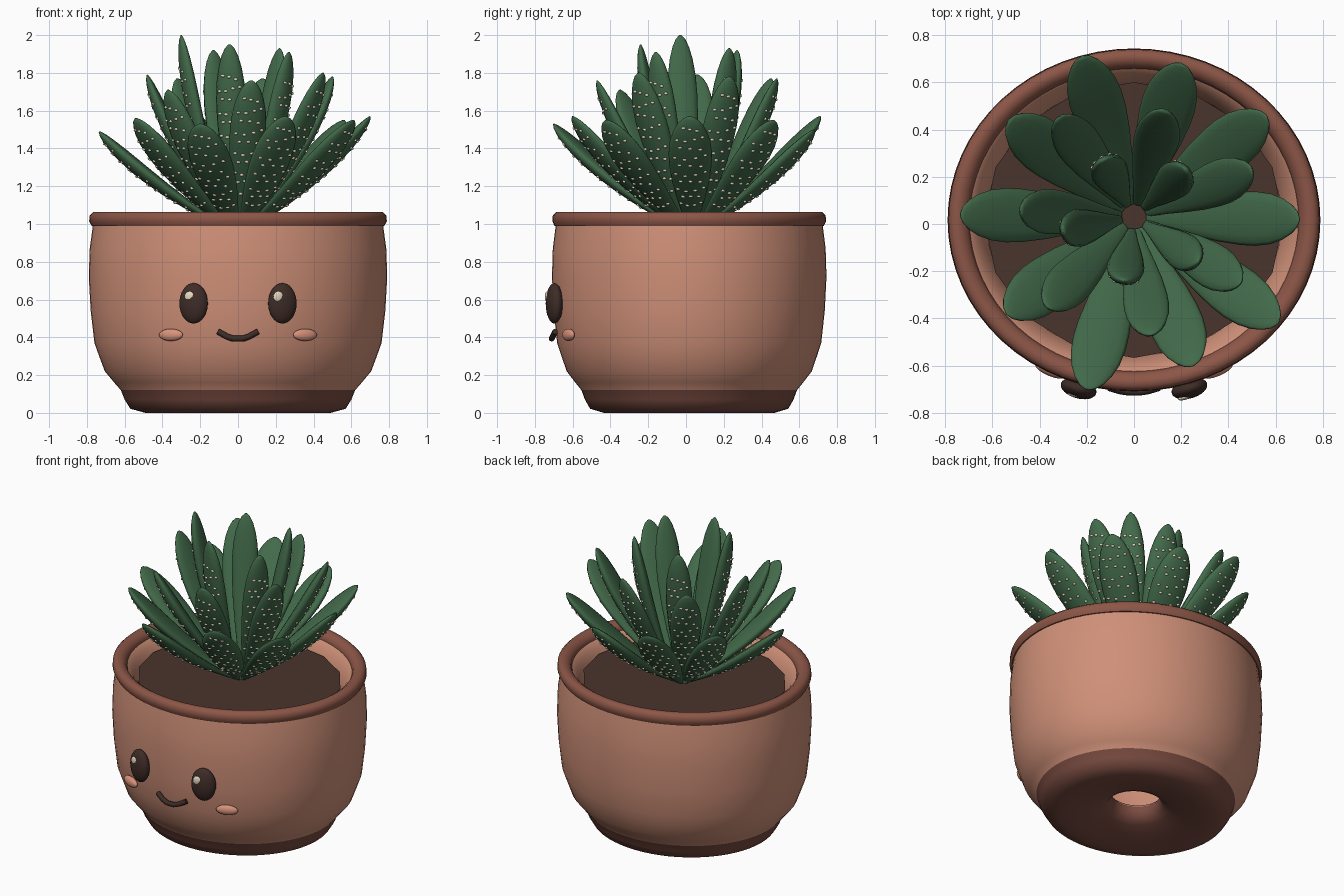
import bpy, bmesh, math
from mathutils import Vector, Matrix

cube = bpy.data.objects.get("Cube")
if cube:
    bpy.data.objects.remove(cube, do_unlink=True)


def material(name, hex_code):
    channels = [int(hex_code[i:i + 2], 16) / 255 for i in (0, 2, 4)]
    rgb = [c / 12.92 if c < 0.04 else ((c + 0.055) / 1.055) ** 2.4 for c in channels]
    m = bpy.data.materials.new(name)
    m.use_nodes = True
    m.diffuse_color = (*rgb, 1)
    bsdf = next(n for n in m.node_tree.nodes if n.type == 'BSDF_PRINCIPLED')
    bsdf.inputs["Base Color"].default_value = (*rgb, 1)
    bsdf.inputs["Roughness"].default_value = 0.7
    return m


CLAY = material("terracotta", "CF9078")
RIM = material("dark_terracotta", "8C5647")
BASE = material("base_brown", "7A4C41")
SOIL = material("soil_brown", "4A342D")
GREEN = material("leaf_green", "426A4A")
CREAM = material("cream", "E6DAC2")
DARK = material("face_dark", "3E2C27")
BLUSH = material("blush", "D8937A")

CENTRE = Vector((0, 0.017, 0))
SQUASH = 0.92  # pot is slightly oval


def finish(name, bm, mats, angle=50):
    mesh = bpy.data.meshes.new(name)
    bm.to_mesh(mesh)
    bm.free()
    obj = bpy.data.objects.new(name, mesh)
    bpy.context.collection.objects.link(obj)
    for m in mats:
        mesh.materials.append(m)
    bpy.ops.object.select_all(action='DESELECT')
    obj.select_set(True)
    bpy.context.view_layer.objects.active = obj
    bpy.ops.object.shade_smooth_by_angle(angle=math.radians(angle))


def bridge(bm, rings):
    for a, b in zip(rings, rings[1:]):
        n = len(a)
        for i in range(n):
            j = (i + 1) % n
            bm.faces.new((a[i], a[j], b[j], b[i]))


def lathe(name, profile, mats, rule=None, segments=64):
    bm = bmesh.new()
    rings = []
    for r, z in profile:
        angles = [math.tau * i / segments for i in range(segments)]
        rings.append([bm.verts.new(CENTRE + Vector((r * math.cos(a), r * SQUASH * math.sin(a), z)))
                      for a in angles])
    bridge(bm, rings + rings[:1])
    bmesh.ops.recalc_face_normals(bm, faces=bm.faces)
    if rule:
        for f in bm.faces:
            f.material_index = rule(f.calc_center_median())
    finish(name, bm, mats)


# Pot shell, from the drain hole outward, up the wall and back down inside
shell = [(0.148, 0.135), (0.155, 0.10), (0.175, 0.065), (0.22, 0.045), (0.30, 0.025), (0.40, 0.008),
         (0.49, 0.0), (0.57, 0.022), (0.60, 0.07), (0.62, 0.12), (0.655, 0.16), (0.705, 0.22),
         (0.735, 0.30), (0.76, 0.37), (0.78, 0.54), (0.79, 0.72), (0.785, 0.87), (0.77, 0.98),
         (0.765, 1.02), (0.72, 1.03), (0.69, 1.01), (0.665, 0.98), (0.625, 0.90), (0.62, 0.60),
         (0.58, 0.30), (0.48, 0.18), (0.16, 0.15)]
lathe("pot", shell, [CLAY, BASE], lambda c: int(c.z < 0.12))

# Rounded rim
lathe("pot_rim", [(0.75, 0.985), (0.775, 0.99), (0.788, 1.015), (0.785, 1.045), (0.765, 1.064),
                  (0.735, 1.063), (0.708, 1.045), (0.697, 1.02), (0.70, 1.0)], [RIM])

# Soil
bm = bmesh.new()
bmesh.ops.create_cone(bm, cap_ends=True, segments=16, radius1=0.60, radius2=0.635, depth=0.06,
                      matrix=Matrix.Translation(CENTRE + Vector((0, 0, 0.925)))
                      @ Matrix.Diagonal((1, SQUASH, 1, 1)))
finish("soil", bm, [SOIL], 30)


# Leaves: flat-topped blades with a rounded back and rows of pale bumps
STATIONS = [(0, 0.2), (0.15, 0.42), (0.3, 0.66), (0.45, 0.86), (0.6, 0.98), (0.7, 1.0),
            (0.8, 0.93), (0.88, 0.77), (0.94, 0.56), (0.98, 0.32), (1, 0.08)]


def blade_width(t):
    for (t0, w0), (t1, w1) in zip(STATIONS, STATIONS[1:]):
        if t <= t1:
            return w0 + (w1 - w0) * (t - t0) / (t1 - t0)


def leaf(name, tip, half_width, back, front, rows, last_row):
    tip = Vector(tip)
    out = Vector((tip.x, tip.y - 0.03, 0)).normalized()
    root = Vector((0, 0.03, 0.97)) + out * 0.055
    axis = (tip - root).normalized()
    side = Vector((-out.y, out.x, 0))
    up = axis.cross(side)
    if up.z < 0:
        up.negate()
    length = (tip - root).length

    def point(t, a):
        w = blade_width(t)
        lift = back if math.sin(a) < 0 else front
        bend = -0.02 * math.sin(math.pi * t)
        return (root + axis * length * t + side * half_width * w * math.cos(a)
                + up * (lift * w * math.sin(a) + bend))

    bm = bmesh.new()
    rings = [[bm.verts.new(point(t, math.tau * i / 14)) for i in range(14)] for t, _ in STATIONS]
    bridge(bm, rings)
    bm.faces.new(rings[0])
    bm.faces.new(rings[-1])
    bmesh.ops.recalc_face_normals(bm, faces=bm.faces)
    finish(name, bm, [GREEN], 80)

    # Bumps on the back of the leaf, staggered from row to row
    bm = bmesh.new()
    for r in range(rows):
        t = 0.28 + (last_row - 0.28) * r / (rows - 1)
        count = 4 - r % 2
        for k in range(count):
            a = -math.pi / 2 + 0.52 * (k - (count - 1) / 2)
            p = point(t + 0.012 * math.sin(5 * k + 3 * r), a)
            frame = Matrix((side, axis, up)).transposed().to_4x4()
            bmesh.ops.create_icosphere(bm, subdivisions=1, radius=1,
                                       matrix=Matrix.Translation(p) @ frame
                                       @ Matrix.Diagonal((0.013, 0.009, 0.007, 1)))
    finish(name + "_bumps", bm, [CREAM], 80)


outer = [(-0.22, 0.71, 1.57), (0.20, 0.68, 1.50), (0.56, 0.46, 1.55), (0.70, 0.02, 1.57),
         (0.61, -0.42, 1.55), (0.25, -0.60, 1.57), (-0.20, -0.70, 1.53), (-0.54, -0.38, 1.56),
         (-0.735, 0.04, 1.49), (-0.53, 0.44, 1.55)]
middle = [(-0.32, 0.45, 1.77), (0.13, 0.48, 1.77), (0.50, 0.23, 1.78), (0.45, -0.25, 1.80),
          (0.07, -0.47, 1.76), (-0.37, -0.35, 1.71), (-0.48, 0.06, 1.79)]
inner = [(-0.13, 0.27, 1.92), (0.22, 0.23, 1.93), (0.27, -0.16, 1.91), (-0.045, -0.24, 1.95),
         (-0.30, -0.03, 2.0)]
for ring, tips, sizes in (("outer", outer, (0.115, 0.052, 0.025, 10, 0.92)),
                          ("middle", middle, (0.096, 0.05, 0.025, 10, 0.89)),
                          ("inner", inner, (0.08, 0.048, 0.03, 10, 0.83))):
    for i, tip in enumerate(tips):
        leaf(f"{ring}_leaf_{i + 1}", tip, *sizes)


# Face
def ellipsoid(name, frame, radii, mat):
    bm = bmesh.new()
    bmesh.ops.create_uvsphere(bm, u_segments=24, v_segments=16, radius=1,
                              matrix=frame @ Matrix.Diagonal((*radii, 1)))
    finish(name, bm, [mat])


def placed(x, y, z, turn):
    return Matrix.Translation((x, y, z)) @ Matrix.Rotation(turn, 4, 'Z')


for label, s in (("left", 1), ("right", -1)):
    eye = placed(s * 0.235, -0.697, 0.58, s * 0.28)
    ellipsoid(label + "_eye", eye, (0.078, 0.042, 0.107), DARK)
    glint = Matrix.Translation((-0.021 - s * 0.0095, -0.031, 0.035))
    ellipsoid(label + "_eye_glint", eye @ glint, (0.028, 0.01, 0.028), CREAM)
    ellipsoid(label + "_cheek", placed(s * 0.355, -0.622, 0.413, s * 0.4),
              (0.068, 0.022, 0.032), BLUSH)

curve = bpy.data.curves.new("mouth", 'CURVE')
curve.dimensions = '3D'
curve.bevel_depth = 0.016
curve.bevel_resolution = 2
curve.use_fill_caps = True
spline = curve.splines.new('POLY')
path = [(-0.105, 0.43), (-0.06, 0.405), (-0.025, 0.393), (0.025, 0.393), (0.06, 0.405), (0.105, 0.43)]
spline.points.add(len(path) - 1)
for p, (x, z) in zip(spline.points, path):
    p.co = (x, -0.712 + 1.8 * x * x, z, 1)
curve.materials.append(DARK)
bpy.context.collection.objects.link(bpy.data.objects.new("mouth", curve))
